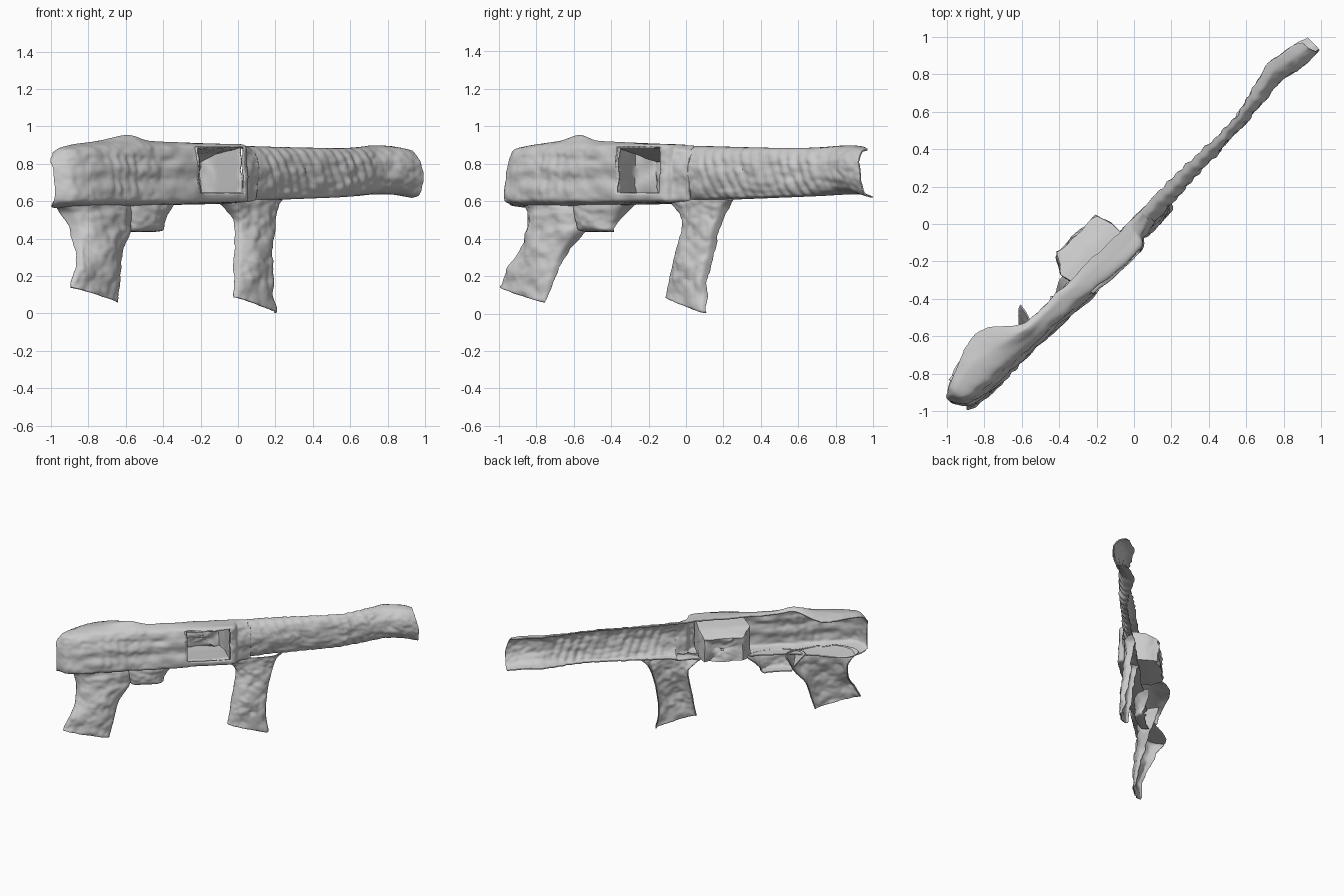
import bpy, bmesh, math
from mathutils import Vector, noise

if "Cube" in bpy.data.objects:
    bpy.data.objects.remove(bpy.data.objects["Cube"])

# Local frame: u runs along the diagonal, v toward the outer (front-right) side, z up.
def to_world(p):
    return Vector((p.x + p.y, p.x - p.y, p.z))

def resample(pts, n, smooth):
    out, last = [], len(pts) - 1
    for i in range(last):
        p0, p1, p2, p3 = pts[max(i-1, 0)], pts[i], pts[i+1], pts[min(i+2, last)]
        for k in range(n):
            t = k / n
            if smooth:
                m1, m2 = (p2 - p0) * 0.4, (p3 - p1) * 0.4
                out.append((2*t**3 - 3*t*t + 1)*p1 + (t**3 - 2*t*t + t)*m1
                           + (3*t*t - 2*t**3)*p2 + (t**3 - t*t)*m2)
            else:
                out.append(p1.lerp(p2, t))
    out.append(pts[-1].copy())
    return out

def shell(name, rows, n_row=8, n_pt=5, smooth=True, hole=None, relief=None, rough=0.008):
    """Thin lofted sheet through rows of (u, v, z) points."""
    rows = [resample([Vector(p) for p in r], n_pt, smooth) for r in rows]
    cols = [resample(list(c), n_row, smooth) for c in zip(*rows)]
    bm = bmesh.new()
    grid = []
    for c in cols:
        line = []
        for p in c:
            q = p.copy()
            q.y += rough * noise.noise(p * 14) + rough * 0.5 * noise.noise(p * 35)
            if relief:
                q.y += relief(p)
            line.append(bm.verts.new(to_world(q)))
        grid.append(line)
    for i in range(len(cols) - 1):
        for j in range(len(cols[0]) - 1):
            mid = (cols[i][j] + cols[i+1][j+1]) / 2
            if hole and hole(mid):
                continue
            bm.faces.new((grid[i][j], grid[i+1][j], grid[i+1][j+1], grid[i][j+1]))
    bmesh.ops.remove_doubles(bm, verts=bm.verts, dist=1e-5)
    bmesh.ops.recalc_face_normals(bm, faces=bm.faces)
    me = bpy.data.meshes.new(name)
    bm.to_mesh(me)
    bm.free()
    ob = bpy.data.objects.new(name, me)
    bpy.context.collection.objects.link(ob)
    mod = ob.modifiers.new("thickness", 'SOLIDIFY')
    mod.thickness, mod.offset = 0.008, 0
    bpy.context.view_layer.objects.active = ob
    ob.select_set(True)
    bpy.ops.object.shade_smooth_by_angle(angle=math.radians(40))
    ob.select_set(False)
    return ob

# Receiver: (v, z) section at each u, from back of top lip over the face to back of bottom lip
Z = (.81, .72, .61)
def sec(u, top, face, bottom):
    return [(u, v, z) for v, z in top + list(zip(face, Z)) + bottom]

receiver = [
    [(-.965, v, z) for v, z in ((-.035, .81), (-.03, .80), (-.025, .78), (-.02, .74),
                                (-.015, .68), (-.015, .62), (-.025, .595), (-.03, .58))],
    sec(-.925, [(-.06, .86), (-.03, .875), (0, .86)], (.02, .03, .04), [(0, .585), (-.065, .57)]),
    sec(-.83, [(-.10, .88), (-.05, .9), (.02, .885)], (.05, .055, .06), [(.01, .58), (-.10, .565)]),
    sec(-.70, [(-.13, .89), (-.04, .92), (.03, .89)], (.055, .06, .065), [(.02, .58), (-.06, .57)]),
    sec(-.58, [(-.04, .93), (-.01, .95), (.04, .89)], (.058, .06, .065), [(.02, .58), (-.03, .575)]),
    sec(-.48, [(-.02, .91), (0, .92), (.045, .89)], (.06, .065, .07), [(.03, .585), (-.02, .58)]),
    sec(-.30, [(-.02, .905), (.01, .91), (.06, .89)], (.075, .075, .08), [(.03, .59), (-.02, .585)]),
    sec(-.055, [(-.02, .9), (.03, .9), (.08, .895)], (.083, .083, .083), [(.03, .595), (-.02, .59)]),
    sec(-.01, [(-.02, .895), (0, .895), (.04, .875)], (.058, .058, .05), [(.01, .6), (-.02, .59)]),
    sec(.06, [(-.02, .89), (-.005, .885), (.025, .86)], (.047, .048, .035), [(.005, .6), (-.02, .59)]),
]

def grooves(p):
    if not (-.85 < p.x < -.3 and .64 < p.z < .86):
        return 0
    g = .003 * math.sin((p.z - .64) * 60)
    if -.76 < p.x < -.58:
        g += .002 * math.sin(p.x * 150)
    return g

def port(p):
    return -.29 < p.x < -.06 and .645 < p.z < .888 and p.y > .04

shell("receiver", receiver, n_row=12, n_pt=8, hole=port, relief=grooves)

# Recessed port pocket with a ceiling that slopes down toward the back
def ring(v, u0, u1, z0, z1):
    return [(u, v, z) for u, z in ((u0, z0), (u1, z0), (u1, z1), (u0, z1), (u0, z0))]

shell("port_pocket", [ring(.078, -.292, -.058, .643, .89), ring(-.06, -.33, -.06, .63, .855),
                      ring(-.125, -.28, -.08, .63, .81), ring(-.11, -.18, -.17, .71, .72)],
      n_row=6, n_pt=8, smooth=False, rough=.02)

# Ribbed half-tube barrel
def arc(u, ve, vm, zt, zb, shift=(0, 0, 0)):
    row = []
    for k in range(9):
        a = math.pi * k / 8
        du = shift[0] * max(0, math.cos(a)) + shift[1] * math.sin(a) + shift[2] * max(0, -math.cos(a))
        row.append((u + du, ve + (vm - ve) * math.sin(a) ** .8,
                    (zt + zb) / 2 + (zt - zb) / 2 * math.cos(a)))
    return row

def ribs(p):
    fade = max(0, min(1, (p.x - .1) / .05, (.75 - p.x) / .1))
    return .003 * fade * math.sin(2 * math.pi * (p.x + .3 * p.z) / .048)

shell("barrel", [arc(.05, -.02, .049, .892, .598), arc(.12, -.02, .042, .89, .608),
                 arc(.3, -.015, .035, .885, .615), arc(.55, -.012, .026, .88, .625),
                 arc(.68, -.045, .016, .885, .632), arc(.79, -.072, .012, .895, .64),
                 arc(.88, -.055, .03, .89, .64),
                 arc(.96, -.035, .03, .875, .622, (-.025, 0, .003))],
      n_row=20, n_pt=5, relief=ribs)

# Grips and trigger housing: half-round profile at each height, tilt drops the forward edge
def prof(z, u0, u1, ve, depth, tilt=0):
    row = []
    for k in range(9):
        c = -math.cos(math.pi * k / 8)
        row.append(((u0 + u1) / 2 + (u1 - u0) / 2 * c,
                    ve + depth * math.sin(math.pi * k / 8) ** .7, z - tilt * c))
    return row

shell("front_grip", [prof(.61, -.10, .24, -.02, .055), prof(.575, -.06, .21, -.02, .06),
                     prof(.5, -.01, .185, -.015, .055), prof(.4, -.017, .165, 0, .05),
                     prof(.28, -.035, .15, .013, .048), prof(.18, -.045, .14, .025, .04, .02),
                     prof(.045, -.062, .153, .045, .02, .042)], rough=.012)

shell("rear_grip", [prof(.59, -.91, -.52, -.085, .115), prof(.54, -.87, -.54, -.075, .11),
                    prof(.44, -.855, -.575, -.04, .085), prof(.32, -.872, -.64, 0, .06),
                    prof(.2, -.91, -.675, .035, .035, .03), prof(.1, -.943, -.70, .052, .012, .04)],
      rough=.012)

shell("trigger_housing", [prof(.59, -.63, -.32, -.05, .08), prof(.55, -.61, -.355, -.045, .08),
                          prof(.49, -.585, -.39, -.025, .06), prof(.45, -.57, -.40, -.01, .035),
                          prof(.44, -.56, -.415, -.03, .01)])
